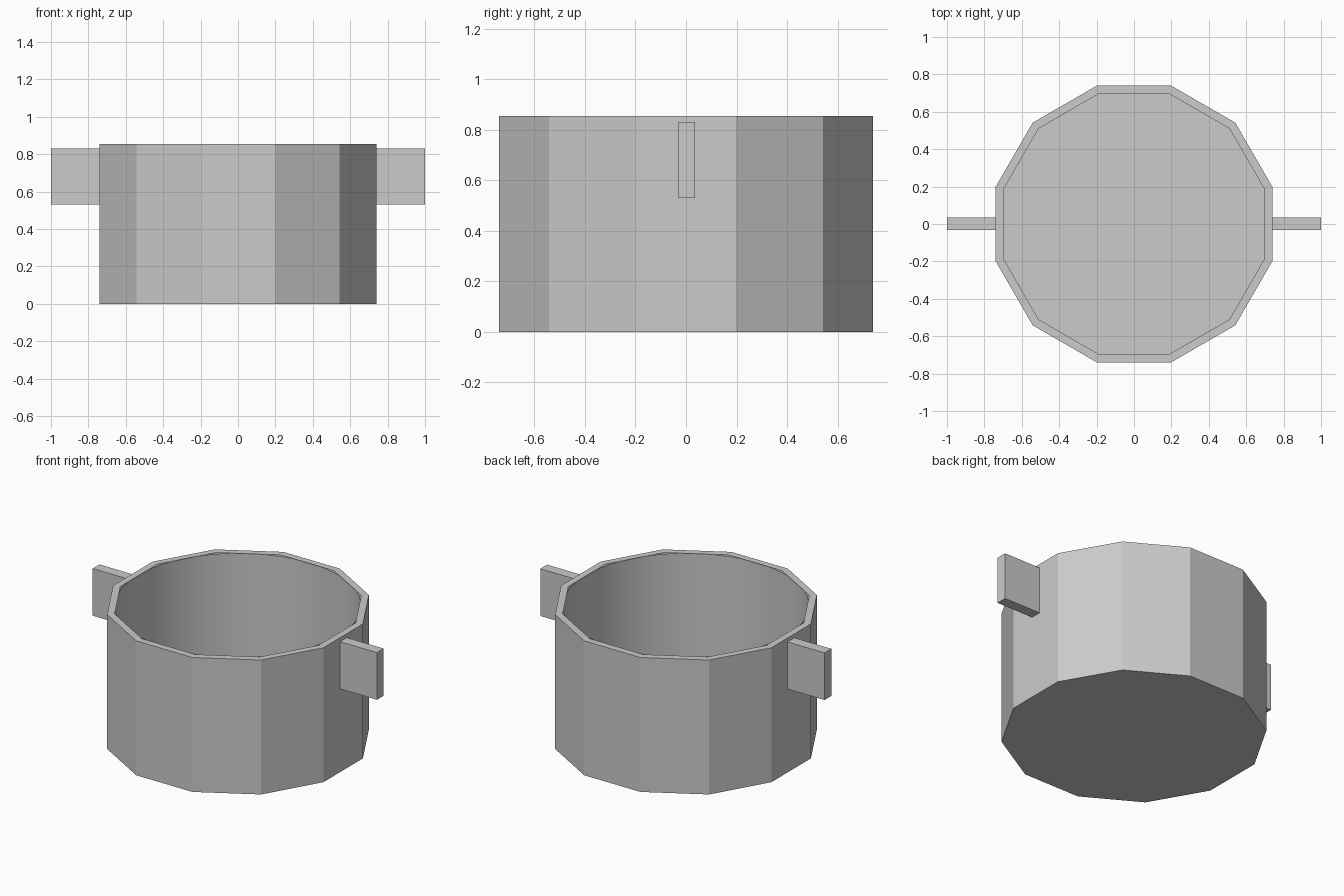
import bpy, bmesh
from math import cos, sin, pi

if "Cube" in bpy.data.objects:
    bpy.data.objects.remove(bpy.data.objects["Cube"])

H = 0.855


def ring(bm, n, r, z, offset=0.0):
    return [bm.verts.new((r * cos(offset + 2 * pi * i / n),
                          r * sin(offset + 2 * pi * i / n), z)) for i in range(n)]


def bridge(bm, a, b):
    n = len(a)
    return [bm.faces.new((a[i], a[(i + 1) % n], b[(i + 1) % n], b[i])) for i in range(n)]


def finish(bm, name):
    mesh = bpy.data.meshes.new(name)
    bm.to_mesh(mesh)
    bm.free()
    obj = bpy.data.objects.new(name, mesh)
    bpy.context.collection.objects.link(obj)
    return obj


# Twelve-sided outer body with base and flat rim
k = 1 / cos(pi / 12)
bm = bmesh.new()
bottom = ring(bm, 12, 0.74 * k, 0, pi / 12)
top = ring(bm, 12, 0.74 * k, H, pi / 12)
rim = ring(bm, 12, 0.697 * k, H, pi / 12)
bm.faces.new(bottom[::-1])
bridge(bm, bottom, top)
bridge(bm, top, rim)
finish(bm, "pot_body")

# Smooth round liner, open at the top
bm = bmesh.new()
low = ring(bm, 64, 0.71, 0.003)
high = ring(bm, 64, 0.71, H - 0.003)
bm.faces.new(low)
for f in bridge(bm, high, low):
    f.smooth = True
liner = finish(bm, "pot_liner")
bpy.context.view_layer.objects.active = liner
liner.select_set(True)
bpy.ops.object.shade_smooth_by_angle()

# Side handles
for side, name in ((-1, "left_handle"), (1, "right_handle")):
    bpy.ops.mesh.primitive_cube_add(size=1, location=(side * 0.865, 0.002, 0.68))
    handle = bpy.context.object
    handle.name = name
    handle.scale = (0.27, 0.068, 0.30)
